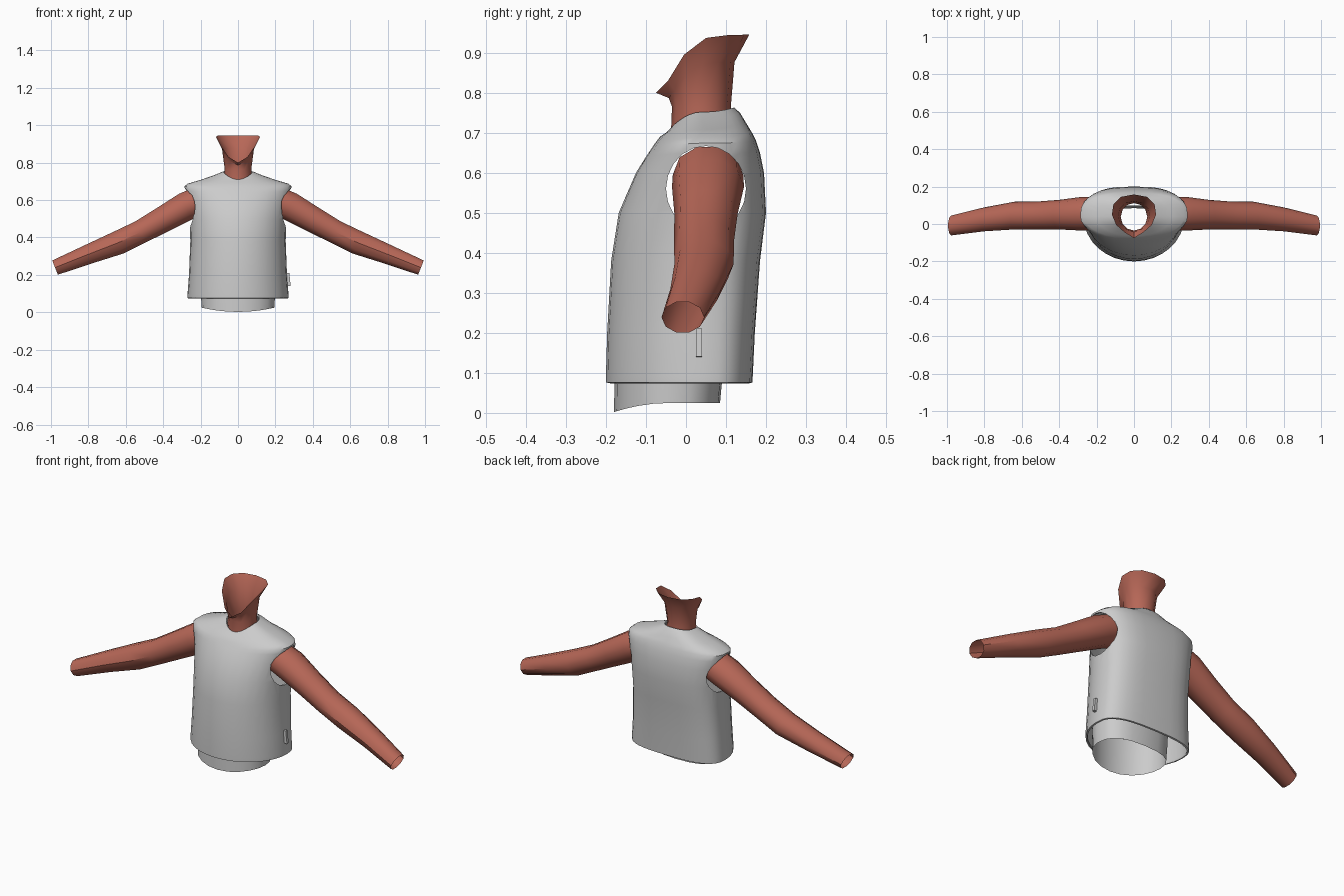
import bpy, bmesh, math
from mathutils import Vector

if "Cube" in bpy.data.objects:
    bpy.data.objects.remove(bpy.data.objects["Cube"])


def material(name, rgb):
    m = bpy.data.materials.new(name)
    m.diffuse_color = (*rgb, 1)
    m.use_nodes = True
    m.node_tree.nodes["Principled BSDF"].inputs["Base Color"].default_value = m.diffuse_color
    return m


GREY = material("light_grey_cloth", (0.6, 0.6, 0.6))
SKIN = material("skin", (0.47, 0.135, 0.095))


def loft(name, rings, mat, flip=False):
    """Open tube through rings that all have the same number of points."""
    n = len(rings[0])
    faces = []
    for r in range(len(rings) - 1):
        for i in range(n):
            j = (i + 1) % n
            f = [r * n + i, r * n + j, (r + 1) * n + j, (r + 1) * n + i]
            faces.append(f[::-1] if flip else f)
    mesh = bpy.data.meshes.new(name)
    mesh.from_pydata([p for ring in rings for p in ring], [], faces)
    mesh.materials.append(mat)
    ob = bpy.data.objects.new(name, mesh)
    bpy.context.collection.objects.link(ob)
    return ob


def activate(ob):
    bpy.ops.object.select_all(action='DESELECT')
    ob.select_set(True)
    bpy.context.view_layer.objects.active = ob


def smooth(ob, angle=40):
    activate(ob)
    bpy.ops.object.shade_smooth_by_angle(angle=math.radians(angle))


def body_ring(rx, yf, yb, zf, zs, zb, n=32, back=2.0, yc=0.04):
    """Horizontal ring with separate front, side and back heights."""
    pts = []
    for i in range(n):
        t = 2 * math.pi * i / n
        c, s = math.cos(t), math.sin(t)
        e = 2 / back if s > 0 else 1.0
        x = math.copysign(abs(c) ** e, c) * rx
        w = abs(s) ** e if abs(s) > 1e-6 else 0
        y = yc + ((yb - yc) if s > 0 else (yf - yc)) * w
        z = zs + ((zb if s > 0 else zf) - zs) * s * s
        pts.append((x, y, z))
    return pts


# Vest: hem, body, shoulders, collar
vest_rows = [
    (.262, -.190, .158, .074, .074, .074),
    (.270, -.200, .166, .076, .076, .076),
    (.270, -.200, .167, .095, .095, .095),
    (.262, -.197, .172, .20, .20, .20),
    (.255, -.187, .185, .38, .38, .38),
    (.258, -.168, .200, .50, .50, .50),
    (.273, -.125, .195, .60, .60, .60),
    (.285, -.100, .185, .64, .65, .65),
    (.287, -.090, .175, .655, .674, .68),
    (.268, -.080, .165, .67, .688, .70),
    (.200, -.065, .150, .69, .708, .725),
    (.130, -.050, .135, .70, .732, .75),
    (.082, -.040, .120, .71, .752, .763),
]
vest = loft("vest", [body_ring(*r, back=2.9 if r[0] > .21 else 2.2)
                     for r in vest_rows], GREY)
shell = vest.modifiers.new("shell", 'SOLIDIFY')
shell.thickness = 0.008
shell.offset = -1
activate(vest)
bpy.ops.object.modifier_apply(modifier="shell")

# Armholes cut from the vest sides
for side in (-1, 1):
    bpy.ops.mesh.primitive_cylinder_add(vertices=20, radius=1, depth=.2,
                                        location=(side * .305, .05, .56),
                                        rotation=(0, math.pi / 2, 0))
    cutter = bpy.context.object
    cutter.name = "armhole_cutter"
    cutter.scale = (.107, .1, 1)
    cutter.hide_render = True
    cut = vest.modifiers.new("armhole", 'BOOLEAN')
    cut.operation = 'DIFFERENCE'
    cut.solver = 'EXACT'
    cut.object = cutter
    activate(vest)
    bpy.ops.object.modifier_apply(modifier="armhole")
    bpy.data.objects.remove(cutter)
smooth(vest)

# Undershirt showing below the hem
shirt = loft("undershirt", [
    body_ring(.195, -.180, .085, .002, .025, .025, n=20, back=2.6, yc=-.04),
    body_ring(.198, -.178, .092, .10, .10, .10, n=20, back=2.6, yc=-.04),
    body_ring(.200, -.175, .100, .20, .20, .20, n=20, back=2.6, yc=-.04),
], GREY)
smooth(shirt)

# Arms: x, y, z, half depth, half height
arm_path = [
    (.21, .055, .595, .088, .080),
    (.28, .055, .565, .090, .081),
    (.40, .050, .497, .079, .073),
    (.52, .045, .430, .075, .066),
    (.64, .045, .372, .074, .067),
    (.80, .025, .310, .064, .055),
    (.978, -.008, .239, .053, .043),
]
for side, label in ((-1, "left"), (1, "right")):
    rings = []
    for k, (x, y, z, ry, rz) in enumerate(arm_path):
        a = Vector(arm_path[max(k - 1, 0)][:3])
        b = Vector(arm_path[min(k + 1, len(arm_path) - 1)][:3])
        d = b - a
        up = Vector((-d.z, 0, d.x)).normalized()
        ring = []
        for i in range(10):
            t = 2 * math.pi * i / 10
            p = Vector((x, y, z)) + up * rz * math.sin(t)
            ring.append((side * p.x, p.y + ry * math.cos(t), p.z))
        rings.append(ring)
    smooth(loft("arm_" + label, rings, SKIN, flip=side < 0))

# Neck, flaring to a slanted open rim under the jaw
half_rim = [(0, -.075, .80), (.05, -.045, .83), (.095, -.005, .895),
            (.118, .05, .937), (.11, .105, .944), (.07, .145, .945),
            (0, .158, .945)]
rim = half_rim + [(-x, y, z) for x, y, z in half_rim[-2:0:-1]]


def neck_ring(rx, yf, yb, z):
    pts = []
    for i in range(12):
        t = 2 * math.pi * i / 12 - math.pi / 2
        pts.append((rx * math.cos(t),
                    (yf + yb) / 2 + (yb - yf) / 2 * math.sin(t), z))
    return pts


base = neck_ring(.082, -.038, .118, .69)
waist = neck_ring(.071, -.035, .112, .765)
flare = [(w[0] + (r[0] - w[0]) * .3, w[1] + (r[1] - w[1]) * .2,
          w[2] + (r[2] - w[2]) * .62) for w, r in zip(waist, rim)]
smooth(loft("neck", [base, waist, flare, rim], SKIN))

# Small tab on the vest side
bpy.ops.mesh.primitive_cube_add(size=1, location=(.270, .032, .175),
                                rotation=(0, math.radians(-6), 0))
tab = bpy.context.object
tab.name = "side_tab"
tab.scale = (.016, .015, .07)
tab.data.materials.append(GREY)
